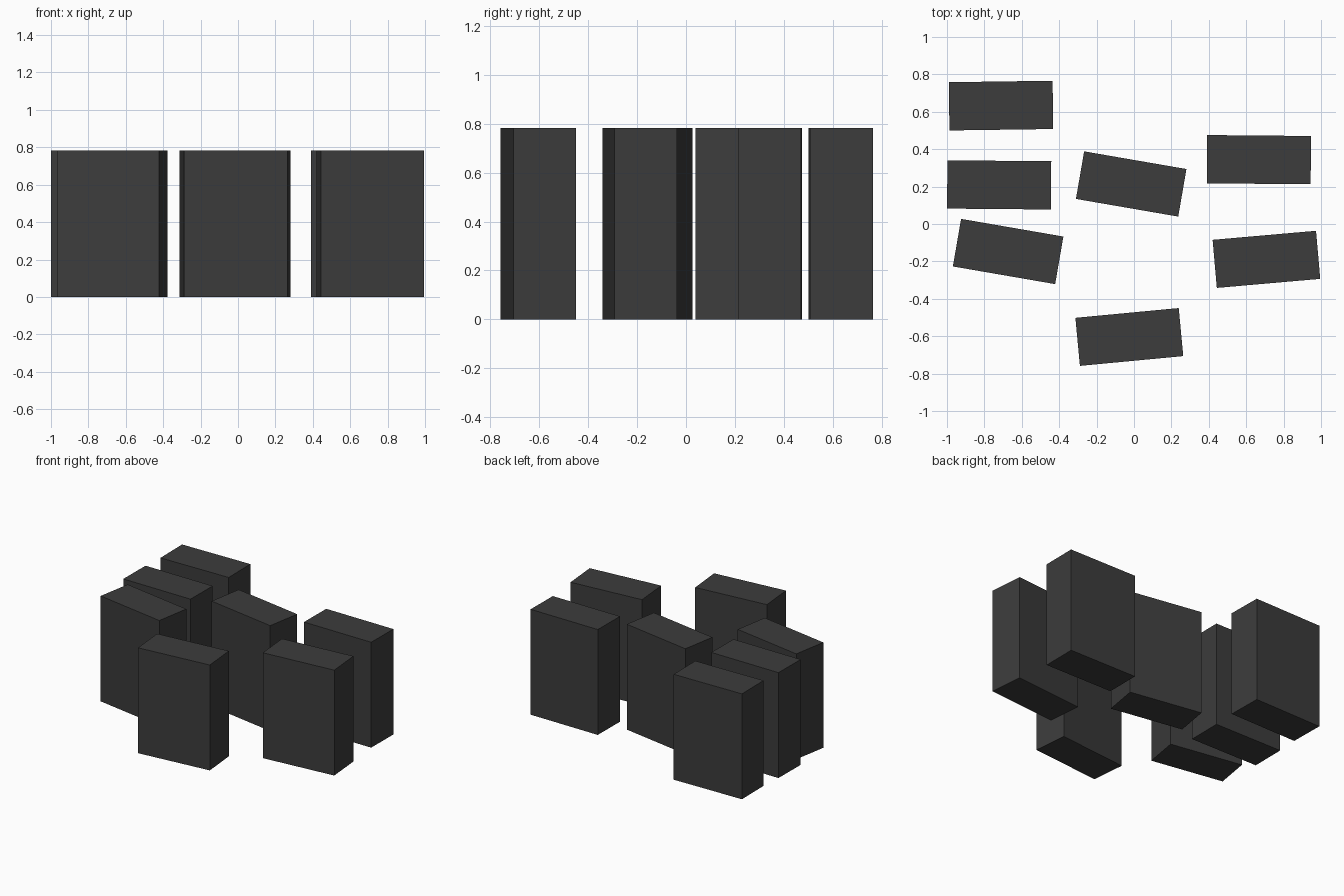
import bpy
from math import radians

cube = bpy.data.objects.get("Cube")
if cube:
    bpy.data.objects.remove(cube, do_unlink=True)

# Single dark grey finish
dark_grey = bpy.data.materials.new("dark_grey")
dark_grey.use_nodes = True
colour = (0.045, 0.045, 0.045, 1)
dark_grey.diffuse_color = colour
dark_grey.node_tree.nodes["Principled BSDF"].inputs["Base Color"].default_value = colour

WIDTH, DEPTH, HEIGHT = 0.555, 0.258, 0.782


def add_block(name, x, y, turn):
    """Upright block standing on the ground, turned about z in degrees."""
    bpy.ops.mesh.primitive_cube_add(size=1, location=(x, y, HEIGHT / 2),
                                    rotation=(0, 0, radians(turn)))
    block = bpy.context.object
    block.name = name
    block.scale = (WIDTH, DEPTH, HEIGHT)
    bpy.ops.object.transform_apply(location=False, rotation=False, scale=True)
    block.data.materials.append(dark_grey)


# Right row, back to front
add_block("right_back_block", -0.711, 0.633, 0.8)
add_block("right_middle_block", -0.721, 0.209, -0.5)
add_block("right_front_block", -0.673, -0.147, -9.8)

# Centre row
add_block("centre_back_block", -0.015, 0.214, -9.8)
add_block("centre_front_block", -0.025, -0.604, 5.4)

# Left row
add_block("left_back_block", 0.668, 0.344, -0.5)
add_block("left_front_block", 0.708, -0.189, 5)
